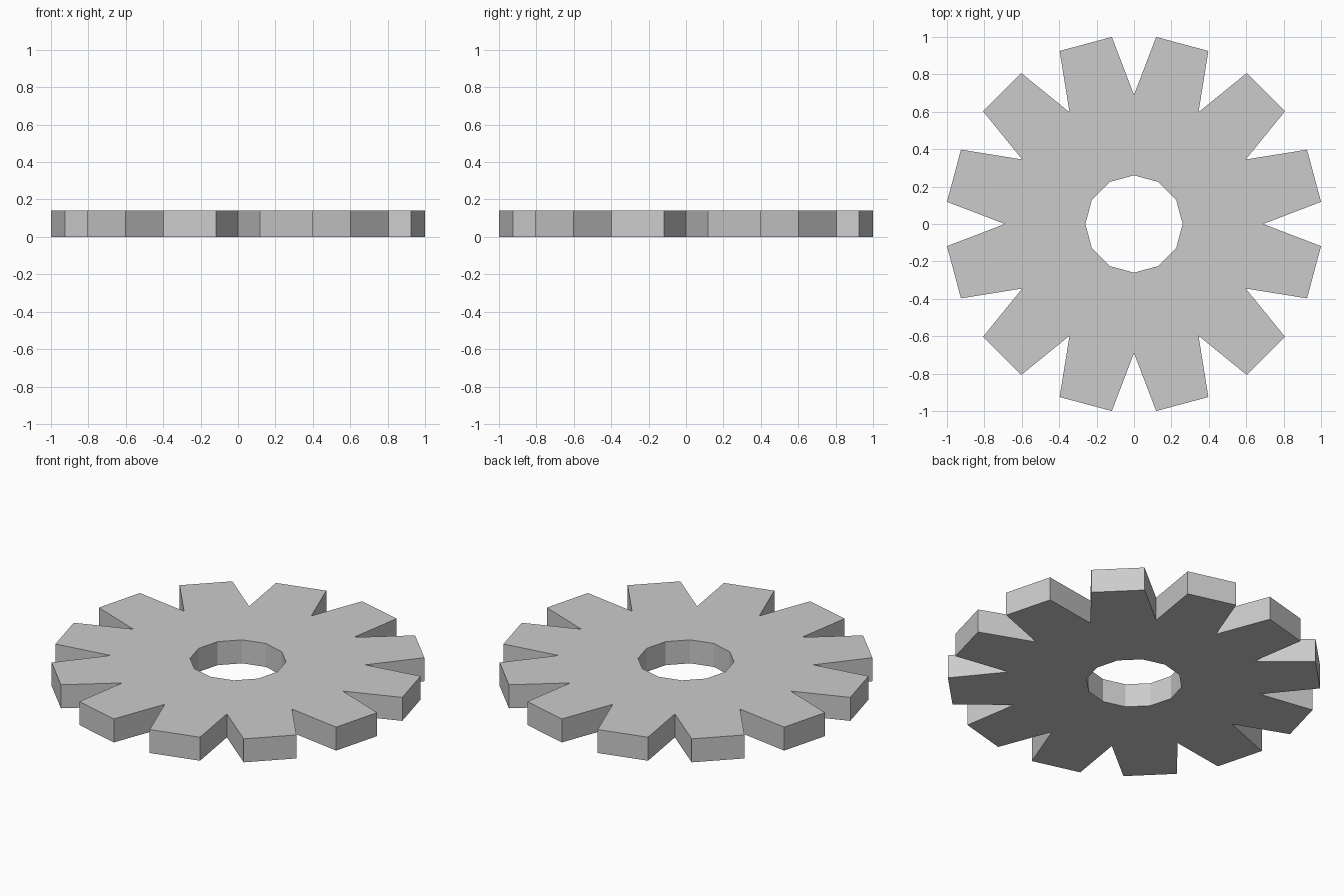
import bpy, bmesh
from math import sin, cos, radians

if "Cube" in bpy.data.objects:
    bpy.data.objects.remove(bpy.data.objects["Cube"])

TEETH = 12
STEP = 360 / TEETH
R_HOLE, R_ROOT, R_TIP = 0.26, 0.69, 1.007
TIP_HALF = 8.25          # half the angular width of a tooth tip
HEIGHT = 0.14

bm = bmesh.new()


def point(radius, degrees):
    a = radians(degrees)
    return bm.verts.new((radius * cos(a), radius * sin(a), 0))


# One flat wedge per tooth, from the bore out to the tip
for i in range(TEETH):
    start, end = i * STEP, (i + 1) * STEP
    mid = (start + end) / 2
    bm.faces.new([
        point(R_HOLE, start), point(R_ROOT, start),
        point(R_TIP, mid - TIP_HALF), point(R_TIP, mid + TIP_HALF),
        point(R_ROOT, end), point(R_HOLE, end),
    ])
bmesh.ops.remove_doubles(bm, verts=bm.verts[:], dist=1e-4)

# Thicken the flat gear outline
top = bmesh.ops.extrude_face_region(bm, geom=bm.faces[:], use_keep_orig=True)
top_verts = [g for g in top["geom"] if isinstance(g, bmesh.types.BMVert)]
bmesh.ops.translate(bm, verts=top_verts, vec=(0, 0, HEIGHT))
bmesh.ops.recalc_face_normals(bm, faces=bm.faces[:])

mesh = bpy.data.meshes.new("gear_wheel")
bm.to_mesh(mesh)
bm.free()
gear = bpy.data.objects.new("gear_wheel", mesh)
bpy.context.collection.objects.link(gear)
